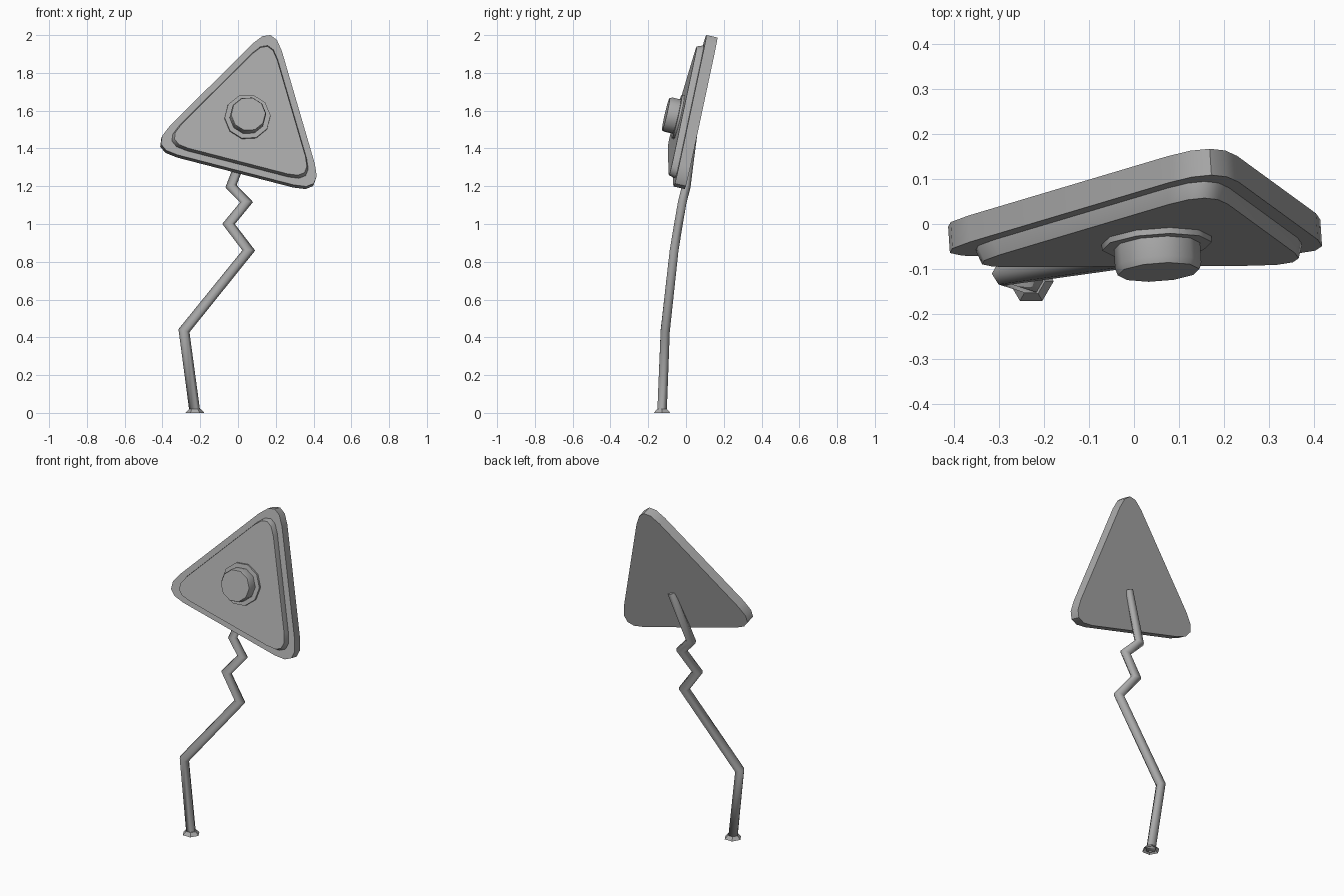
import bpy, bmesh
from math import sin, cos, radians, tau
from mathutils import Vector, Matrix

if "Cube" in bpy.data.objects:
    bpy.data.objects.remove(bpy.data.objects["Cube"])

# Tilted frame of the sign: local z points out of its front face
N = Vector((0.0646, -0.972, 0.226)).normalized()
EX = Vector((0.922, 0.006, -0.238))
EX = (EX - N * EX.dot(N)).normalized()
EY = N.cross(EX)
FRAME = Matrix((EX, EY, N)).transposed().to_4x4()
FRAME.translation = Vector((0.055, -0.005, 1.546))

# Dark grey paint
GREY = bpy.data.materials.new("dark_grey")
GREY.diffuse_color = (0.4, 0.4, 0.4, 1)
GREY.use_nodes = True
GREY.node_tree.nodes["Principled BSDF"].inputs["Base Color"].default_value = GREY.diffuse_color


def loft(name, rings, angle, matrix=Matrix(), bottom=True):
    """Skin a list of equal rings and cap the ends."""
    bm = bmesh.new()
    vr = [[bm.verts.new(p) for p in ring] for ring in rings]
    n = len(vr[0])
    for a, b in zip(vr, vr[1:]):
        for i in range(n):
            j = (i + 1) % n
            bm.faces.new((a[i], a[j], b[j], b[i]))
    if bottom:
        bm.faces.new(vr[0][::-1])
    bm.faces.new(vr[-1])
    bmesh.ops.recalc_face_normals(bm, faces=bm.faces)
    me = bpy.data.meshes.new(name)
    bm.to_mesh(me)
    bm.free()
    me.materials.append(GREY)
    ob = bpy.data.objects.new(name, me)
    ob.matrix_world = matrix
    bpy.context.collection.objects.link(ob)
    bpy.ops.object.select_all(action='DESELECT')
    ob.select_set(True)
    bpy.context.view_layer.objects.active = ob
    bpy.ops.object.shade_smooth_by_angle(angle=radians(angle))
    return ob


def triangle(scale, z, corner=0.552, trim=0.16, seg=4):
    """Equilateral triangle with curved corners."""
    v = [Vector((cos(a), sin(a), 0)) * corner
         for a in (radians(90 + 120 * k) for k in range(3))]
    pts = []
    for k in range(3):
        c = v[k]
        a = c + (v[k - 1] - c).normalized() * trim
        b = c + (v[(k + 1) % 3] - c).normalized() * trim
        for i in range(seg + 1):
            t = i / seg
            p = (a * (1 - t) ** 2 + c * 2 * t * (1 - t) + b * t * t) * scale
            pts.append((p.x, p.y, z))
    return pts


def circle(r, z, n, center=(0, 0), start=0.0):
    return [(center[0] + r * cos(start + tau * i / n),
             center[1] + r * sin(start + tau * i / n), z) for i in range(n)]


# Sign plate and raised front panel
loft("sign_plate", [triangle(1, -0.06), triangle(1, 0)], 45, FRAME)
loft("front_panel", [triangle(0.875, -0.005), triangle(0.875, 0.005),
                     triangle(0.85, 0.035)], 45, FRAME)

# Washer and knob in the middle of the panel
S = radians(18)
HUB = (-0.01, 0.01)
loft("washer", [circle(0.123, 0.03, 10, HUB, S), circle(0.122, 0.048, 10, HUB, S)], 40, FRAME)
loft("knob", [circle(0.096, 0.04, 10, HUB, S), circle(0.096, 0.092, 10, HUB, S),
              circle(0.091, 0.107, 10, HUB, S)], 40, FRAME)

# Crooked pole: mitred hexagonal tube, slightly thinner at the top
path = [Vector(p) for p in [(-0.228, -0.127, 0.0), (-0.286, -0.11, 0.435),
                            (0.057, -0.063, 0.86), (-0.05, -0.04, 1.0),
                            (0.045, -0.02, 1.115), (-0.037, 0.002, 1.2),
                            (0.07, 0.038, 1.48)]]
rings = []
for i, p in enumerate(path):
    d_in = (p - path[max(i - 1, 0)]) if i else path[1] - p
    d_out = (path[i + 1] - p) if i < len(path) - 1 else d_in
    d_in, d_out = d_in.normalized(), d_out.normalized()
    t = (d_in + d_out).normalized()
    w = Vector((0, 1, 0)).cross(t).normalized()
    v = t.cross(w)
    mitre = 1 / t.dot(d_in)
    r = 0.029 - 0.004 * p.z / 1.49
    rings.append([p + r * (w * cos(tau * k / 6) * mitre + v * sin(tau * k / 6))
                  for k in range(6)])
for q in rings[0]:
    q.z = 0.002
loft("pole", rings, 88)

# Flared foot, open underneath
base = (-0.228, -0.127)
loft("foot", [circle(0.05, 0, 6, base), circle(0.031, 0.02, 6, base)], 30, bottom=False)
